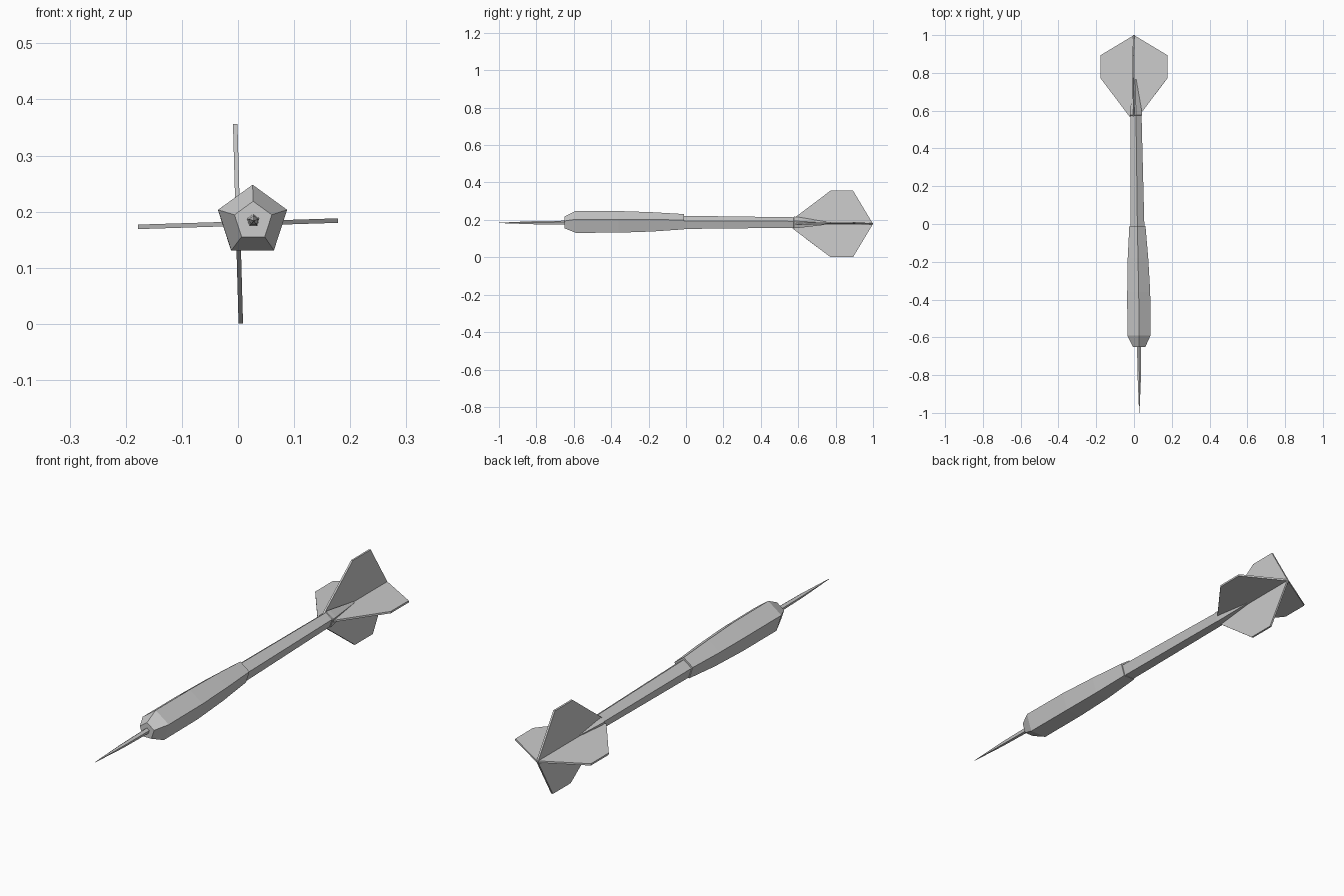
import bpy, bmesh
from math import sin, cos, pi, radians
from mathutils import Matrix, Vector

if "Cube" in bpy.data.objects:
    bpy.data.objects.remove(bpy.data.objects["Cube"])


def finish(name, bm):
    bmesh.ops.recalc_face_normals(bm, faces=bm.faces)
    me = bpy.data.meshes.new(name)
    bm.to_mesh(me)
    bm.free()
    ob = bpy.data.objects.new(name, me)
    bpy.context.collection.objects.link(ob)
    return ob


def loft(name, stations, sides=5):
    """Five-sided body along y; stations are (y, radius, centre x, centre z)."""
    bm = bmesh.new()
    rings = []
    for y, r, cx, cz in stations:
        rings.append([bm.verts.new((cx + r * sin(2 * pi * i / sides), y,
                                    cz + r * cos(2 * pi * i / sides)))
                      for i in range(sides)])
    for a, b in zip(rings, rings[1:]):
        for i in range(sides):
            j = (i + 1) % sides
            bm.faces.new((a[i], a[j], b[j], b[i]))
    bm.faces.new(rings[0])
    bm.faces.new(rings[-1])
    return finish(name, bm)


def flight(name, angle):
    """Thin crossed plate, mirrored about the dart axis and rolled about y."""
    half = [(0.57, 0.025), (0.773, 0.178), (0.893, 0.178)]
    outline = half + [(1.0, 0.0)] + [(y, -w) for y, w in reversed(half)]
    bm = bmesh.new()
    t = 0.004
    a = [bm.verts.new((-t, y, w)) for y, w in outline]
    b = [bm.verts.new((t, y, w)) for y, w in outline]
    bm.faces.new(a)
    bm.faces.new(b)
    for i in range(len(a)):
        j = (i + 1) % len(a)
        bm.faces.new((a[i], a[j], b[j], b[i]))
    move = Matrix.Translation(Vector((0, 0, 0.1785))) @ Matrix.Rotation(radians(angle), 4, 'Y')
    bmesh.ops.transform(bm, matrix=move, verts=bm.verts)
    return finish(name, bm)


# Steel point
loft("needle", [(-1.0, 0.001, 0.028, 0.184), (-0.82, 0.009, 0.028, 0.184),
                (-0.63, 0.012, 0.027, 0.184)])

# Fat grip with chamfered nose
loft("barrel", [(-0.65, 0.035, 0.027, 0.1835), (-0.59, 0.0647, 0.026, 0.1833),
                (-0.36, 0.0640, 0.025, 0.1833), (-0.18, 0.0570, 0.021, 0.184),
                (-0.01, 0.0450, 0.018, 0.186)])

# Slim shaft with a small collar, tapering between the flights
loft("shaft", [(-0.02, 0.0390, 0.018, 0.183), (0.575, 0.0310, 0.0105, 0.183),
               (0.577, 0.0345, 0.0105, 0.183), (0.60, 0.0325, 0.010, 0.183),
               (0.765, 0.006, 0.006, 0.181)])

# Four fins as two crossed plates
flight("flight_upright", -1.6)
flight("flight_level", 88.2)
